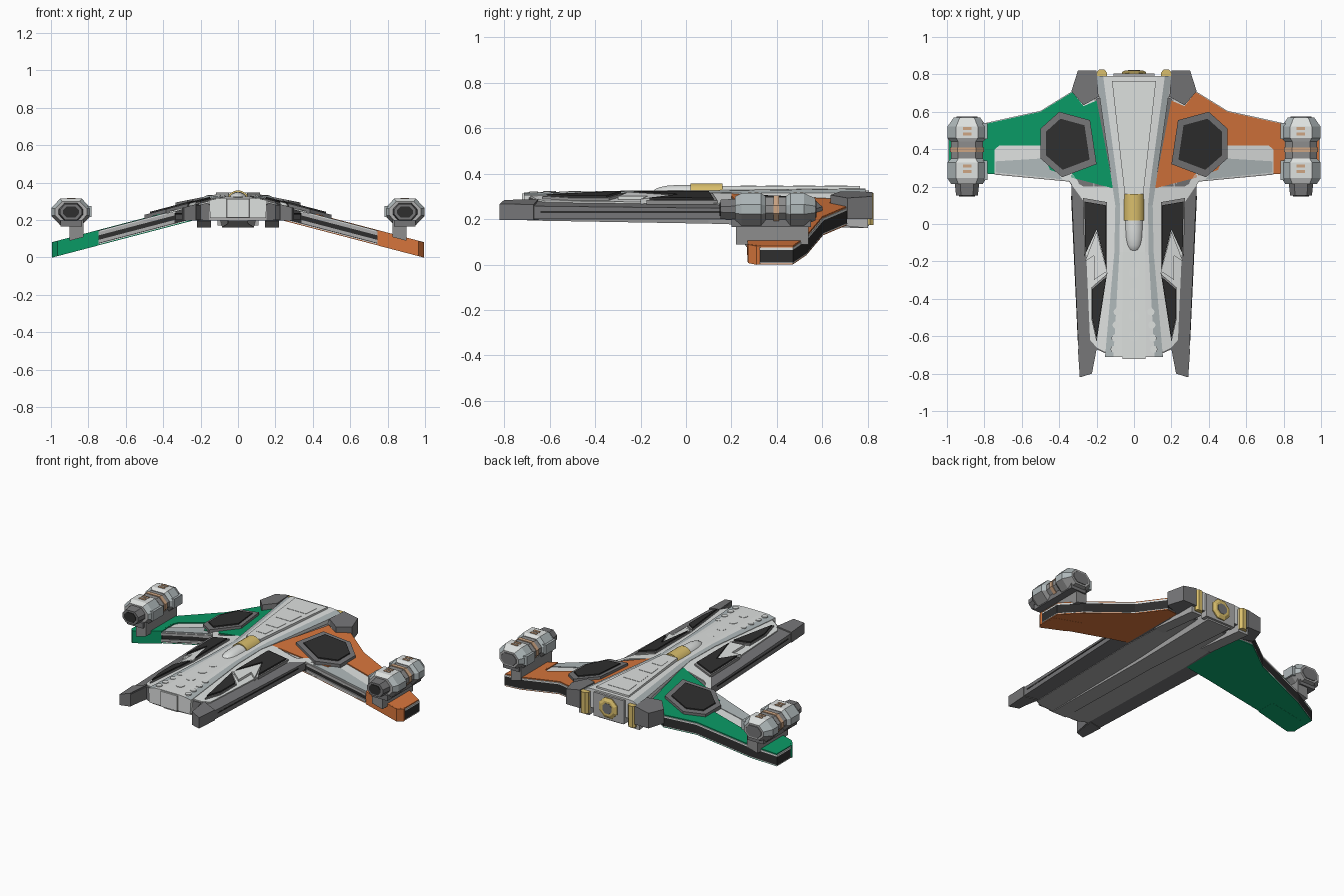
import bpy, bmesh, math

if "Cube" in bpy.data.objects:
    bpy.data.objects.remove(bpy.data.objects["Cube"])

# ---------- materials ----------
def material(name, r, g, b):
    m = bpy.data.materials.new(name)
    m.diffuse_color = (r, g, b, 1)
    m.use_nodes = True
    m.node_tree.nodes["Principled BSDF"].inputs["Base Color"].default_value = m.diffuse_color
    return m

LIGHT = material("light_grey", .73, .75, .74)
BLUE = material("blue_grey", .43, .48, .49)
STONE = material("stone_grey", .42, .42, .42)
MID = material("mid_grey", .27, .27, .27)
DARK = material("dark_grey", .18, .18, .185)
BLACK = material("charcoal", .028, .028, .028)
GOLD = material("gold", .70, .52, .15)
ORANGE = material("orange", .68, .18, .045)
GREEN = material("green", .003, .32, .13)
TAN = material("tan", .62, .38, .23)


# ---------- helpers ----------
def finish(name, bm, mats):
    bmesh.ops.recalc_face_normals(bm, faces=bm.faces)
    me = bpy.data.meshes.new(name)
    bm.to_mesh(me)
    bm.free()
    for m in mats:
        me.materials.append(m)
    ob = bpy.data.objects.new(name, me)
    bpy.context.collection.objects.link(ob)
    return ob


def loft(name, rings, mats, strip_mats=None):
    """Skin closed rings of points; strip_mats gives a material per strip."""
    bm = bmesh.new()
    vs = [[bm.verts.new(p) for p in r] for r in rings]
    n = len(vs[0])
    for a, b in zip(vs, vs[1:]):
        for i in range(n):
            j = (i + 1) % n
            f = bm.faces.new((a[i], a[j], b[j], b[i]))
            if strip_mats:
                f.material_index = strip_mats[i]
    bm.faces.new(vs[0])
    bm.faces.new(vs[-1])
    return finish(name, bm, mats)


def sheet(x, y=0):
    """Folded sheet that hull and wings follow: drops away outwards."""
    return .335 - .262 * x


def off(d):
    return lambda x, y: sheet(x) + d


def flat(z):
    return lambda x, y: z


def prism(name, pts, top, bot, mat, s=1):
    """Plan outline extruded between two height functions, mirrored by s."""
    return loft(name, [[(s * x, y, bot(x, y)) for x, y in pts],
                       [(s * x, y, top(x, y)) for x, y in pts]], [mat])


def shrink(pts, k):
    cx = sum(p[0] for p in pts) / len(pts)
    cy = sum(p[1] for p in pts) / len(pts)
    return [(cx + (x - cx) * k, cy + (y - cy) * k) for x, y in pts]


def rect(x0, x1, y0, y1):
    return [(x0, y0), (x1, y0), (x1, y1), (x0, y1)]


def disc(name, x, y, z, r, h, mat, n=16):
    pts = [(x + r * math.cos(2 * math.pi * i / n),
            y + r * math.sin(2 * math.pi * i / n)) for i in range(n)]
    return prism(name, pts, flat(z + h), flat(z - .004), mat)


def pod_ring(cx, cz, y, hw, hh):
    o = [(1, -.3), (1, .3), (.55, 1), (-.55, 1), (-1, .3), (-1, -.3), (-.55, -1), (.55, -1)]
    return [(cx + hw * a, y, cz + hh * b) for a, b in o]


def round_ring(y, r, cz, n):
    return [(r * math.cos(2 * math.pi * (i + .5) / n), y,
             cz + r * math.sin(2 * math.pi * (i + .5) / n)) for i in range(n)]


# ---------- outlines (right half, mirrored later) ----------
hull = [(.09, .7), (.2, .67), (.33, .3), (.335, .2), (.298, -.65), (.29, -.82), (.225, -.80),
        (.2, -.67), (.155, -.69), (.09, -.2)]
belly = [(0, .7), (.2, .66), (.22, .2), (.2, -.66), (.15, -.69), (0, -.70)]
deck = [(.09, .2), (.27, .2), (.37, .26), (.34, .28), (.3, .23), (.268, .12), (.235, -.62),
        (.2, -.66), (.14, -.69), (.09, -.15)]
tip_block = [(.29, -.82), (.225, -.80), (.208, -.65), (.3, -.67)]
wing = [(.12, .2), (.38, .235), (.78, .275), (.965, .28), (.995, .33), (.995, .47), (.84, .53),
        (.5, .605), (.33, .71), (.2, .66)]
paint = [(.11, .19), (.34, .25), (.45, .29), (.5, .42), (.72, .42), (.755, .39), (.755, .275),
         (.965, .275), (.99, .33), (.99, .47), (.84, .525), (.5, .6), (.33, .705),
         (.27, .63), (.2, .66)]
wing_tip = [(.745, .268), (.965, .272), (.994, .31), (.97, .42), (.745, .4)]
hexagon = [(.5, .51), (.4, .6), (.235, .555), (.2, .32), (.385, .25), (.5, .35)]
panel_a = [(.265, .12), (.15, .10), (.15, -.23), (.2, -.03), (.26, -.16)]
panel_b = [(.225, -.35), (.15, -.285), (.2, -.61), (.225, -.5)]
zigzag = [(.2, -.04), (.262, -.2), (.215, -.17), (.215, -.3), (.155, -.26), (.14, -.27)]
rear_block = [(.2, .82), (.3, .82), (.335, .71), (.27, .635), (.19, .68)]

for s, side, COLOR in ((1, "right", ORANGE), (-1, "left", GREEN)):
    def part(name, pts, top, bot, mat):
        return prism(f"{name}_{side}", pts, top, bot, mat, s)

    # hull half with prong tip, belly and deck
    part("hull", hull, off(0), flat(.2), DARK)
    part("hull_belly", belly, flat(.28), flat(.197), STONE)
    part("prong_tip", tip_block, off(.008), flat(.196), DARK)
    part("hull_deck", deck, off(.007), off(-.01), LIGHT)
    part("hull_edge_line", [(.30, .15), (.3365, .15), (.3, -.64), (.27, -.64)],
         flat(.236), flat(.228), BLACK)
    for i, p in enumerate((panel_a, panel_b)):
        part(f"deck_panel_frame_{i}", shrink(p, 1.12), off(.018), off(0), MID)
        part(f"deck_panel_{i}", p, off(.028), off(0), BLACK)
    part("deck_zigzag", zigzag, off(.022), off(0), LIGHT)

    # layered wing: skin, dark core, lower skin, paint on both faces
    part("wing_skin", wing, off(0), off(-.010), LIGHT)
    part("wing_core", shrink(wing, .997), off(-.010), off(-.066), BLACK)
    part("wing_lower_skin", wing, off(-.066), off(-.07), LIGHT)
    part("wing_paint", paint, off(.007), off(-.005), COLOR)
    part("wing_lower_paint", shrink(wing, .99), off(-.065), off(-.075), COLOR)
    part("wing_tip", wing_tip, off(.0065), off(-.0755), COLOR)
    part("wing_lead_plate", [(.38, .238), (.74, .275), (.74, .335), (.5, .35), (.44, .3)],
         off(.004), off(-.005), BLUE)
    part("wing_lead_rail", [(.34, .226), (.745, .264), (.745, .29), (.34, .25)],
         off(-.046), off(-.062), STONE)
    part("wing_lead_top_rail", [(.34, .226), (.745, .264), (.745, .29), (.34, .25)],
         off(-.004), off(-.022), STONE)

    # raised hexagonal hatch
    part("hatch_frame", hexagon, off(.024), off(0), DARK)
    part("hatch", shrink(hexagon, .78), off(.032), off(0), BLACK)

    # rear shoulder, underside rail and side exhaust
    part("rear_shoulder", rear_block, lambda x, y: .36 - .2 * x, flat(.2), DARK)
    part("rear_rail", rect(.145, .22, .45, .8), flat(.23),
         lambda x, y: .16 + (.8 - y) * .1, STONE)
    part("rear_rail_cap", rect(.145, .205, .68, .8), flat(.31), flat(.18), STONE)
    part("side_exhaust", [(.145, .79), (.2, .79), (.2, .81), (.187, .825), (.158, .825),
                          (.145, .81)], flat(.315), flat(.175), GOLD)

    # engine pod on its pylon: pale top, grey sides, dark underside
    cx, cz = s * .893, .243
    shell = [1, 1, 2, 1, 1, 3, 3, 3]
    pod = {"pod_rear": (0, [(.44, .085, .058), (.46, .105, .071), (.52, .105, .071), (.57, .07, .048)]),
           "pod_middle": (MID, [(.34, .085, .055), (.45, .085, .055)]),
           "pod_band": (TAN, [(.385, .09, .06), (.41, .09, .06)]),
           "pod_front": (0, [(.215, .085, .056), (.245, .105, .071), (.33, .105, .071), (.35, .085, .058)]),
           "pod_muzzle": (DARK, [(.152, .058, .042), (.22, .066, .047)]),
           "pod_muzzle_core": (BLACK, [(.148, .042, .03), (.16, .042, .03)]),
           "pod_exhaust": (DARK, [(.56, .06, .04), (.574, .055, .036)])}
    for name, (mat, st) in pod.items():
        loft(f"{name}_{side}", [pod_ring(cx, cz, *q) for q in st],
             [mat] if mat else [STONE, BLUE, LIGHT, MID], None if mat else shell)
    for i, y in enumerate((.28, .31, .48, .51)):
        part(f"pod_vent_{i}", rect(.87, .915, y - .008, y + .008), flat(.318), flat(.30), TAN)
    for i, (y0, y1) in enumerate(((.235, .34), (.455, .54))):
        part(f"pod_cheek_{i}", rect(.783, .81, y0, y1), flat(.275), flat(.215), BLUE)
    part("pod_pylon", rect(.825, .9, .22, .54), flat(.2), off(-.01), MID)
    part("pod_saddle", rect(.835, .95, .2, .55), flat(.2), flat(.165), DARK)

# ---------- central spine ----------
rings = []
for y, a, b, c, zt, zc in ((-.712, .065, .11, .155, .318, .305), (-.15, .06, .078, .105, .326, .318),
                           (.1, .055, .075, .1, .326, .318), (.2, .06, .085, .115, .328, .316),
                           (.79, .125, .165, .2, .335, .315)):
    half = [(a, zt), (b, zt - .003), (c, zc), (c * .96, .21)]
    rings.append([(x, y, z) for x, z in half] + [(-x, y, z) for x, z in reversed(half)])
loft("spine", rings, [LIGHT, BLUE, DARK], [0, 1, 0, 2, 0, 1, 0, 0])

# keel under the hull
loft("keel", [[(-w, y, .215), (-w * .85, y, z), (w * .85, y, z), (w, y, .215)]
              for y, w, z in ((-.7, .06, .194), (.1, .065, .18), (.79, .1, .16))], [STONE])

# nose plate
prism("nose_plate", [(-.065, -.7), (.065, -.7), (.06, -.722), (-.06, -.722)],
      flat(.312), flat(.212), LIGHT)

# raised rear spine with inset panels
prism("rear_spine", [(-.05, .16), (.05, .16), (.118, .765), (-.118, .765)],
      flat(.346), flat(.31), LIGHT)
for i, (y0, y1) in enumerate(((.24, .31), (.35, .43), (.47, .57), (.61, .71))):
    w0, w1 = (.025 + (y - .16) * .095 for y in (y0, y1))
    frame = [(-w0, y0), (w0, y0), (w1, y1), (-w1, y1)]
    prism(f"spine_panel_{i}", frame, flat(.348), flat(.34), LIGHT)

# round studs on the nose
for i, y in enumerate((-.26, -.37, -.49, -.6)):
    disc(f"nose_stud_{i}", 0, y, .3245 + .008 * y, .028, .003, LIGHT)
for i, y in enumerate((-.47, -.54, -.61, -.67)):
    for s in (1, -1):
        disc(f"small_stud_{i}_{'right' if s > 0 else 'left'}", s * (.09 + .08 * (-.47 - y)),
             y, .3185, .019, .003, LIGHT)

# cockpit: gold hood and pale canopy
hood = loft("cockpit_hood", [round_ring(y, .06, .298, 24) for y in (.02, .16)], [GOLD])
canopy = loft("canopy", [round_ring(y, r, .298, 24) for y, r in
                         ((.03, .053), (-.03, .053), (-.08, .05), (-.115, .043), (-.137, .034), (-.145, .025))],
              [LIGHT])
for ob in (hood, canopy):
    bpy.context.view_layer.objects.active = ob
    ob.select_set(True)
    bpy.ops.object.shade_smooth_by_angle(angle=math.radians(35))
    ob.select_set(False)

# rear bulkhead and main exhaust
prism("rear_bulkhead", rect(-.11, .11, .76, .805), flat(.325), flat(.17), STONE)
loft("main_exhaust", [round_ring(y, r, .25, 8) for y, r in ((.79, .07), (.812, .07), (.822, .05))], [GOLD])
loft("main_exhaust_core", [round_ring(y, .036, .25, 8) for y in (.8, .824)], [DARK])
